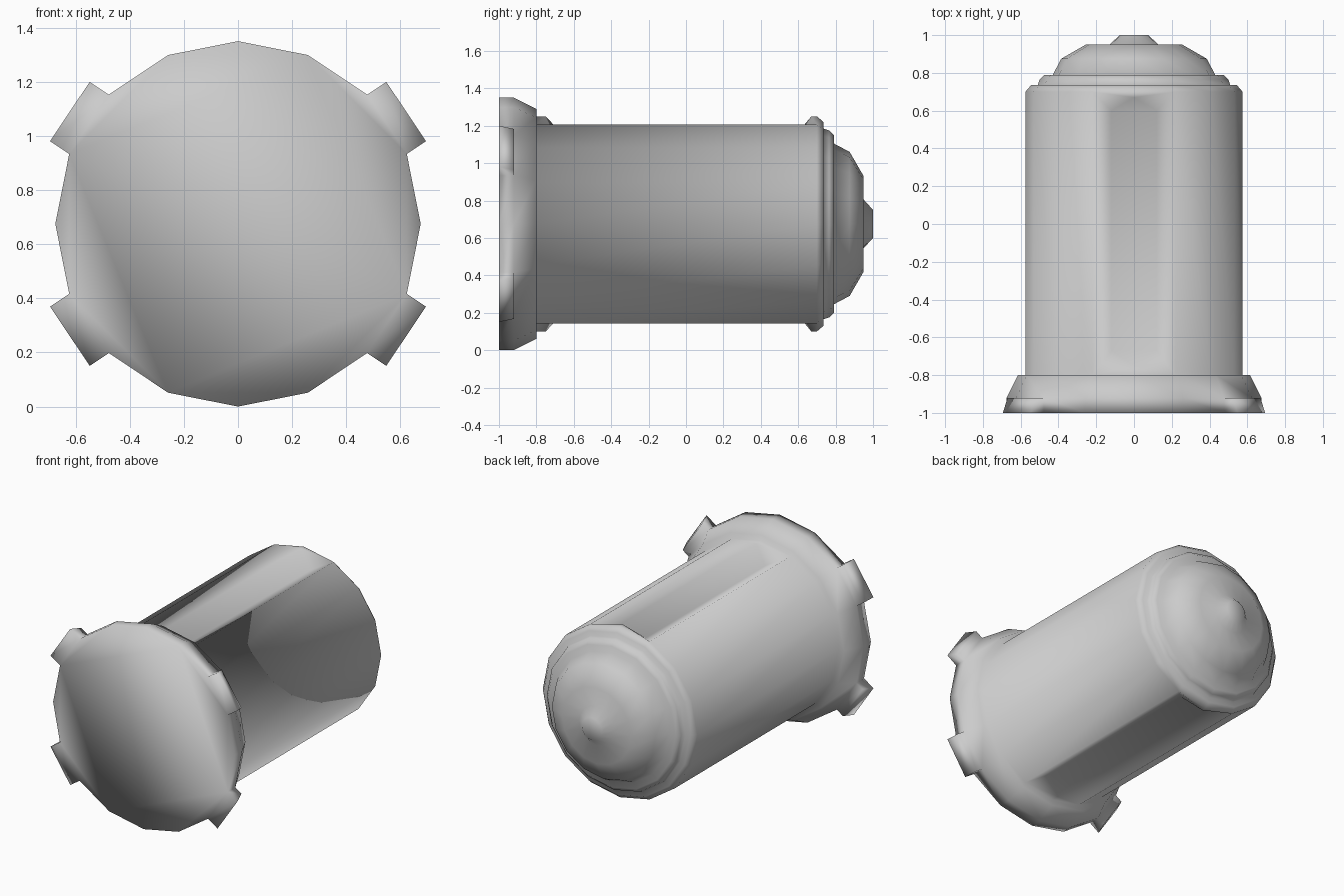
import bpy, bmesh
from math import sin, cos, pi

if "Cube" in bpy.data.objects:
    bpy.data.objects.remove(bpy.data.objects["Cube"])

SIDES = 16
AXIS_Z = 0.675

# (radius, y) outline: base plate, body, stepped rim, dome, knob
PROFILE = [(0.675, -1), (0.675, -0.92), (0.615, -0.80), (0.575, -0.80),
           (0.575, 0.70), (0.545, 0.735), (0.51, 0.735), (0.50, 0.765),
           (0.475, 0.79), (0.43, 0.79), (0.385, 0.875), (0.255, 0.95),
           (0.13, 0.95), (0.075, 1.0)]
BODY = 3                          # index of the segment forming the body wall
RECESS_STEPS = (4, 12)            # vertex steps at the top and the bottom
LUG_STEPS = (1, 6, 9, 14)         # base rim faces that carry a lug

bm = bmesh.new()


def polar(r, y, step):
    a = 2 * pi * step / SIDES
    return bm.verts.new((r * cos(a), y, AXIS_Z + r * sin(a)))


# turned shell, leaving gaps for recesses and lugs
rings = [[polar(r, y, k) for k in range(SIDES)] for r, y in PROFILE]
gaps = {(BODY, s + d) for s in RECESS_STEPS for d in (-1, 0)}
gaps |= {(0, k) for k in LUG_STEPS}
for i, (a, b) in enumerate(zip(rings, rings[1:])):
    for k in range(SIDES):
        n = (k + 1) % SIDES
        if (i, k) not in gaps:
            bm.faces.new((a[k], b[k], b[n], a[n]))
bm.faces.new(rings[0])
bm.faces.new(rings[-1])


# long recessed panels with sloping sides
def recess(step):
    up = 1 if step == 4 else -1

    def v(x, y, h):
        return bm.verts.new((x, y, AXIS_Z + up * h))

    floors = []
    for ring, y_rim, y_floor in ((rings[BODY], -0.75, -0.67),
                                 (rings[BODY + 1], 0.67, 0.60)):
        left, mid, right = sorted((ring[step + d] for d in (-1, 0, 1)),
                                  key=lambda p: p.co.x)
        crest = v(0, y_rim, 0.575)
        fl, fr = v(-0.12, y_floor, 0.49), v(0.12, y_floor, 0.49)
        for tri in ((left, mid, crest), (mid, right, crest), (left, crest, fl),
                    (crest, right, fr), (crest, fr, fl)):
            bm.faces.new(tri)
        floors.append((left, fl, fr, right))
    a, b = floors
    for k in range(3):
        bm.faces.new((a[k], a[k + 1], b[k + 1], b[k]))


for s in RECESS_STEPS:
    recess(s)


# chamfered lugs standing out from the base rim
def lug(k):
    n = (k + 1) % SIDES
    mid = 2 * pi * (k + 0.5) / SIDES
    inner = [rings[0][k], rings[0][n], rings[1][n], rings[1][k]]
    outer = []
    for p, reach in zip(inner, (0.085, 0.085, 0.055, 0.055)):
        x, y, z = p.co
        outer.append(bm.verts.new((x + reach * cos(mid), y, z + reach * sin(mid))))
    for j in range(4):
        m = (j + 1) % 4
        bm.faces.new((inner[j], inner[m], outer[m], outer[j]))
    bm.faces.new(outer)


for k in LUG_STEPS:
    lug(k)

# one fully smooth shell
bmesh.ops.recalc_face_normals(bm, faces=bm.faces[:])
mesh = bpy.data.meshes.new("canister")
bm.to_mesh(mesh)
bm.free()
for p in mesh.polygons:
    p.use_smooth = True
obj = bpy.data.objects.new("canister", mesh)
bpy.context.collection.objects.link(obj)
